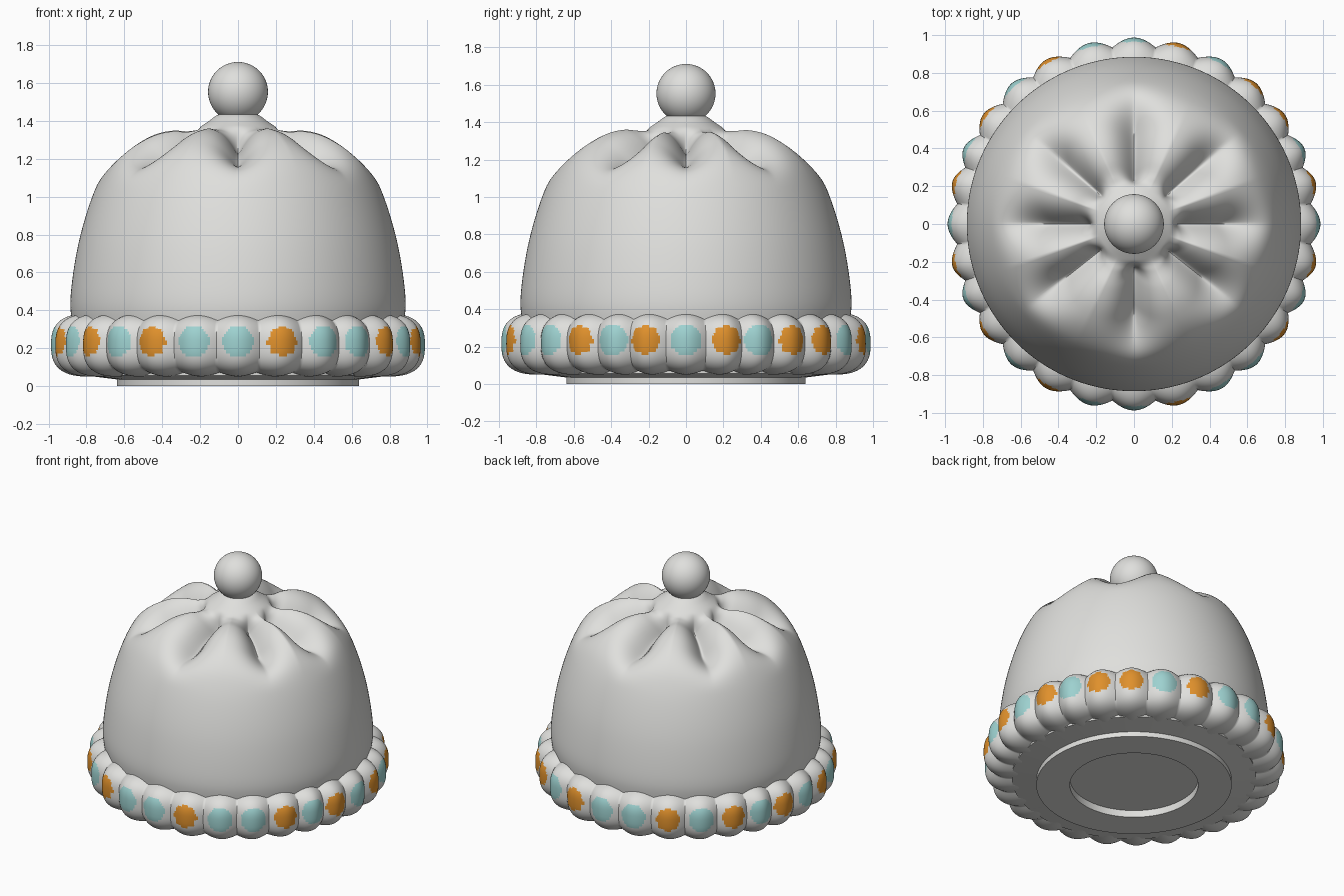
import bpy, bmesh, math
from math import sin, cos, pi, radians, exp

if "Cube" in bpy.data.objects:
    bpy.data.objects.remove(bpy.data.objects["Cube"])


def material(name, rgb):
    m = bpy.data.materials.new(name)
    m.diffuse_color = (*rgb, 1)
    m.use_nodes = True
    m.node_tree.nodes["Principled BSDF"].inputs["Base Color"].default_value = m.diffuse_color
    return m


WHITE = material("porcelain white", (0.74, 0.74, 0.72))
ORANGE = material("orange", (0.74, 0.28, 0.025))
TEAL = material("pale teal", (0.34, 0.64, 0.63))


def finish(name, bm, mats=(WHITE,), angle=45):
    bmesh.ops.recalc_face_normals(bm, faces=bm.faces)
    me = bpy.data.meshes.new(name)
    bm.to_mesh(me)
    bm.free()
    ob = bpy.data.objects.new(name, me)
    bpy.context.collection.objects.link(ob)
    for m in mats:
        me.materials.append(m)
    bpy.ops.object.select_all(action='DESELECT')
    ob.select_set(True)
    bpy.context.view_layer.objects.active = ob
    bpy.ops.object.shade_smooth_by_angle(angle=radians(angle))
    return ob


def lathe(angles, rows, point, closed=False):
    """Grid of quads round z; point(column, row) gives (r, z)."""
    bm = bmesh.new()
    grid = []
    for i, a in enumerate(angles):
        col = []
        for j in range(rows):
            r, z = point(i, j)
            col.append(bm.verts.new((r * cos(a), r * sin(a), z)))
        grid.append(col)
    for i in range(len(grid)):
        p, q = grid[i], grid[(i + 1) % len(grid)]
        for j in range(rows if closed else rows - 1):
            k = (j + 1) % rows
            bm.faces.new((p[j], q[j], q[k], p[k]))
    return bm


def smooth_curve(pts, n):
    """Catmull-Rom through the points, n steps per span."""
    out = []
    for i in range(len(pts) - 1):
        quad = [pts[max(i - 1, 0)], pts[i], pts[i + 1], pts[min(i + 2, len(pts) - 1)]]
        for s in range(n):
            t = s / n
            out.append(tuple(0.5 * (2 * b + (c - a) * t + (2 * a - 5 * b + 4 * c - d) * t * t
                                    + (3 * b - a - 3 * c + d) * t ** 3)
                             for a, b, c, d in zip(*quad)))
    return out + [pts[-1]]


# Pleated dome: lathe profile with eight pinched grooves near the top
profile = smooth_curve([(0.87, 0.30), (0.885, 0.42), (0.875, 0.56), (0.845, 0.74), (0.80, 0.91),
                        (0.745, 1.06), (0.68, 1.18), (0.59, 1.275), (0.48, 1.34), (0.37, 1.368),
                        (0.28, 1.362), (0.22, 1.36), (0.16, 1.395), (0.10, 1.435), (0.02, 1.45)], 6)
grooves = [radians(g) for g in (0, 41, 90, 139, 180, 218, 270, 322)]
SEG = 320
dome_angles = [2 * pi * i / SEG for i in range(SEG)]


def dome_point(i, j):
    r, z = profile[j]
    a = dome_angles[i]
    off = min(abs((a - g + pi) % (2 * pi) - pi) for g in grooves) * r
    # strength fades in from the collar and out toward the shoulder
    rise = max(0, min(1, (r - 0.19) / 0.16))
    fall = max(0, min(1, (0.75 - r) / 0.22))
    w = (rise * rise * (3 - 2 * rise)) * (fall * fall * (3 - 2 * fall))
    d = 0.17 * w * exp(-(off / (0.035 + 0.12 * r)) ** 1.4)
    return r - 0.55 * d, z - 0.85 * d


finish("pleated_dome", lathe(dome_angles, len(profile), dome_point), angle=60)

# Scalloped rim: 28 lobes, the spacing repeating every half turn
half = [0, 14, 28, 41, 54, 66, 77, 90, 103, 114, 126, 139, 152, 166]
lobes = [radians(v - 90) for v in half + [v + 180 for v in half]]
colours = "TOTTOTO" "TOTOOTO" "TTOTOTO" "TOTOTOT"
N, STEPS, ROWS = len(lobes), 22, 72
rim_angles, rim_u, rim_off = [], [], []
for k, a in enumerate(lobes):
    left = ((a - lobes[k - 1]) % (2 * pi)) / 2
    right = ((lobes[(k + 1) % N] - a) % (2 * pi)) / 2
    for s in range(STEPS):
        u = -1 + 2 * s / STEPS
        off = u * (left if u < 0 else right)
        rim_angles.append(a + off)
        rim_u.append(u)


def rim_point(i, j):
    p = 2 * pi * j / ROWS
    c, s = cos(p), sin(p)
    sup = lambda v: math.copysign(abs(v) ** (2 / 2.7), v)
    drop = 1 - cos(rim_u[i] * pi / 2)
    return 0.78 + (0.207 - 0.045 * drop) * sup(c), 0.216 + (0.166 - 0.022 * drop) * sup(s)


rim = lathe(rim_angles, ROWS, rim_point, closed=True)
# Painted spots: one on the outside of each lobe
for f in rim.faces:
    c = f.calc_center_median()
    if math.hypot(c.x, c.y) < 0.88:
        continue
    a = math.atan2(c.y, c.x)
    diffs = [(a - l + pi) % (2 * pi) - pi for l in lobes]
    k = min(range(N), key=lambda n: abs(diffs[n]))
    x, z = diffs[k] * 0.98, c.z - 0.235
    d, ang = math.hypot(x, z), math.atan2(z, x)
    if colours[k] == "O" and d < 0.078 + 0.005 * cos(8 * ang):
        f.material_index = 1
    elif colours[k] == "T" and d < 0.084:
        f.material_index = 2
finish("scalloped_rim", rim, (WHITE, ORANGE, TEAL), 60)

# Foot ring with a shallow recess underneath
foot = [(0.001, 0.05), (0.42, 0.05), (0.42, 0.0), (0.64, 0.0), (0.64, 0.035), (0.80, 0.055), (0.80, 0.12)]
foot_angles = [2 * pi * i / 96 for i in range(96)]
finish("foot_ring", lathe(foot_angles, len(foot), lambda i, j: foot[j]), angle=30)

# Knob on top
bm = bmesh.new()
bmesh.ops.create_uvsphere(bm, u_segments=48, v_segments=32, radius=0.158)
bmesh.ops.translate(bm, verts=bm.verts, vec=(0, 0, 1.553))
finish("top_knob", bm)
